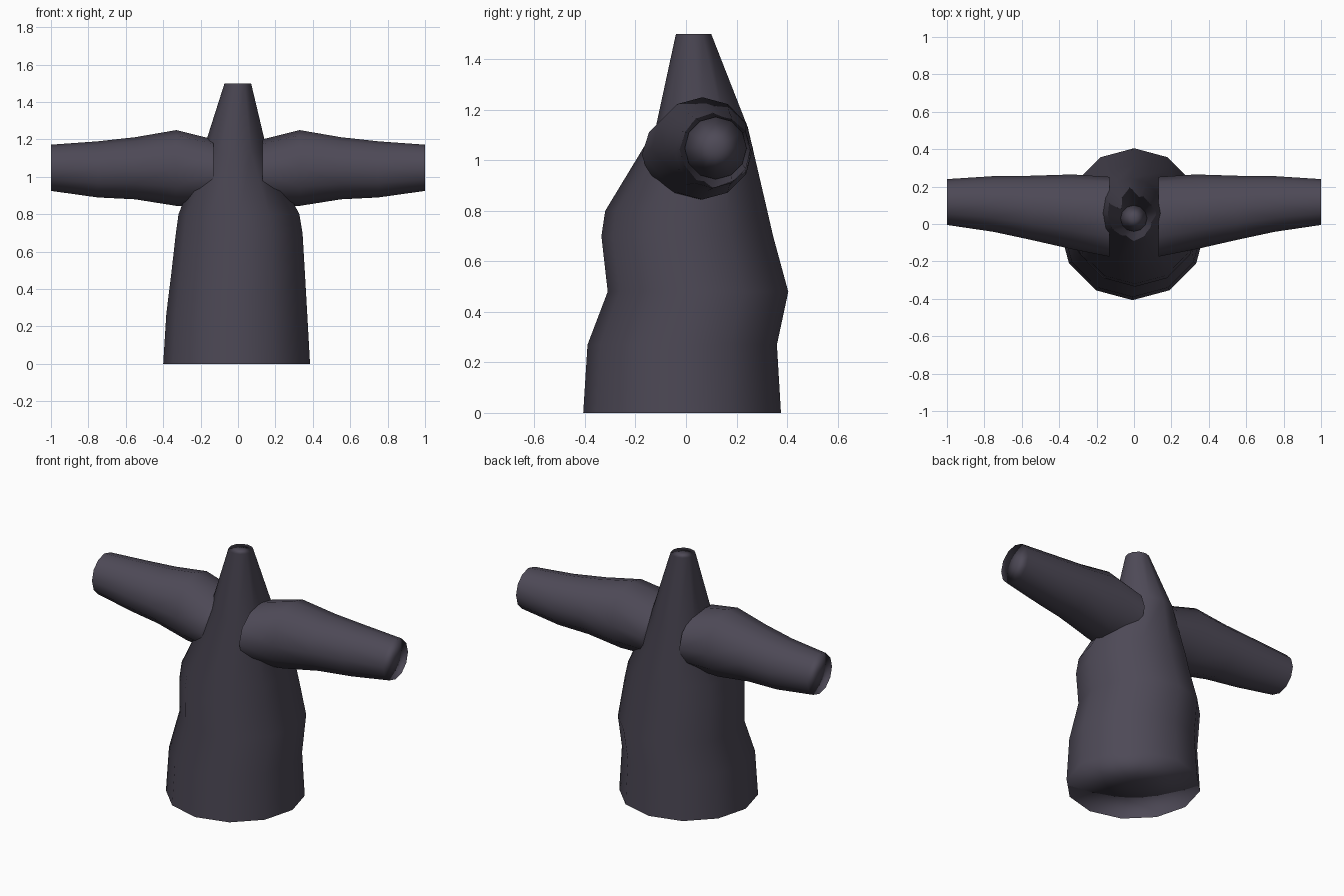
import bpy, bmesh, math
from mathutils import Vector

if "Cube" in bpy.data.objects:
    bpy.data.objects.remove(bpy.data.objects["Cube"])

SIDES = 12
cloth = bpy.data.materials.new("dark_violet_grey_cloth")
cloth.diffuse_color = (0.075, 0.067, 0.094, 1)
cloth.use_nodes = True
cloth.node_tree.nodes["Principled BSDF"].inputs["Base Color"].default_value = cloth.diffuse_color


def tube(name, sections, axis):
    """Loft elliptical sections of (center, u, v) and close both ends flat."""
    verts, normals, faces = [], [], []
    angles = [math.tau * i / SIDES for i in range(SIDES)]
    for center, u, v in sections:
        for a in angles:
            c, s = math.cos(a), math.sin(a)
            verts.append(center + u * c + v * s)
            # soft shading straight out from the axis
            normals.append((u * c / u.length_squared + v * s / v.length_squared).normalized())
    for k in range(len(sections) - 1):
        for i in range(SIDES):
            j = (i + 1) % SIDES
            a, b = k * SIDES, (k + 1) * SIDES
            faces.append((a + i, a + j, b + j, b + i))
    # flat end discs, fanned from the middle
    for k, sign in ((0, -1), (len(sections) - 1, 1)):
        verts.append(sections[k][0])
        normals.append(axis * sign)
        for i in range(SIDES):
            faces.append((k * SIDES + i, k * SIDES + (i + 1) % SIDES, len(verts) - 1))
    mesh = bpy.data.meshes.new(name)
    mesh.from_pydata(verts, [], faces)
    bm = bmesh.new()
    bm.from_mesh(mesh)
    bmesh.ops.recalc_face_normals(bm, faces=bm.faces)
    for f in bm.faces:
        f.smooth = True
    bm.to_mesh(mesh)
    bm.free()
    mesh.normals_split_custom_set_from_vertices(normals)
    mesh.materials.append(cloth)
    bpy.context.collection.objects.link(bpy.data.objects.new(name, mesh))


# Robe body: height, x min, x max, y min, y max
body = [(0.00, -0.40, 0.385, -0.407, 0.376),
        (0.27, -0.383, 0.370, -0.39, 0.36),
        (0.48, -0.357, 0.358, -0.31, 0.405),
        (0.70, -0.332, 0.345, -0.335, 0.345),
        (0.80, -0.318, 0.328, -0.32, 0.322),
        (1.13, -0.190, 0.158, -0.12, 0.245),
        (1.50, -0.072, 0.070, -0.04, 0.10)]
tube("robe_body",
     [(Vector(((x0 + x1) / 2, (y0 + y1) / 2, z)),
       Vector(((x1 - x0) / 2, 0, 0)), Vector((0, (y1 - y0) / 2, 0)))
      for z, x0, x1, y0, y1 in body], Vector((0, 0, 1)))

# Sleeves: distance from the middle, y min, y max, z min, z max
sleeve = [(0.13, -0.175, 0.252, 0.845, 1.20),
          (0.33, -0.135, 0.265, 0.845, 1.25),
          (0.55, -0.085, 0.258, 0.88, 1.212),
          (0.75, -0.042, 0.256, 0.89, 1.19),
          (1.00, -0.005, 0.24, 0.925, 1.172)]
for side, name in ((-1, "left_sleeve"), (1, "right_sleeve")):
    tube(name,
         [(Vector((side * x, (y0 + y1) / 2, (z0 + z1) / 2)),
           Vector((0, (y1 - y0) / 2, 0)), Vector((0, 0, (z1 - z0) / 2)))
          for x, y0, y1, z0, z1 in sleeve], Vector((side, 0, 0)))
